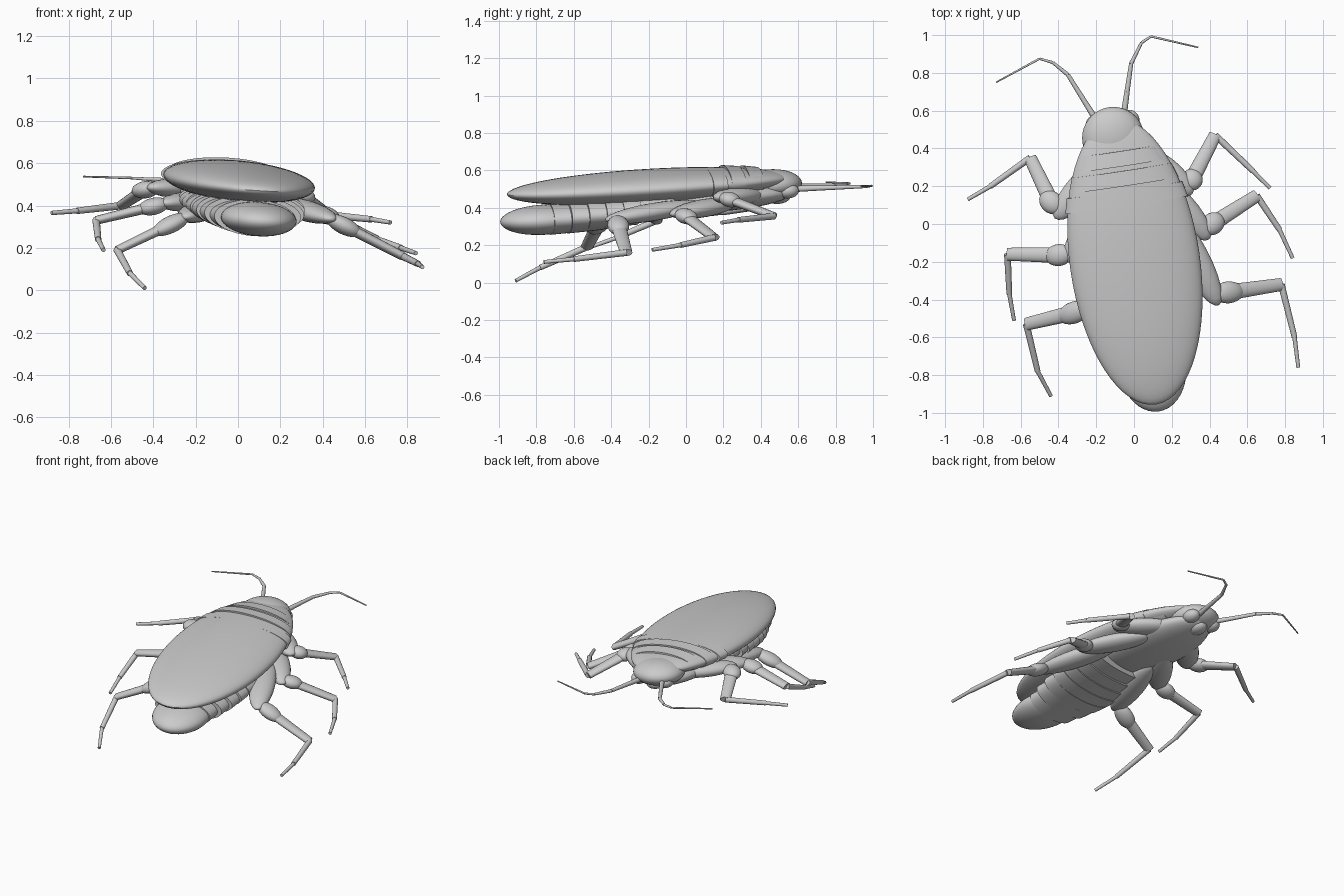
import bpy, bmesh
from mathutils import Vector as V, Matrix

if "Cube" in bpy.data.objects:
    bpy.data.objects.remove(bpy.data.objects["Cube"])

# Body frame: nose points to +y with a slight yaw, pitch and roll
FWD = V((-0.145, 0.99, 0.06)).normalized()
SIDE = V((0.99, 0.145, -0.06))
SIDE = (SIDE - FWD * SIDE.dot(FWD)).normalized()
UP = SIDE.cross(FWD)


def frame(x, y, z, loc):
    m = Matrix((x, y, z)).transposed().to_4x4()
    m.translation = loc
    return m


def finish(name, bm, m):
    bmesh.ops.transform(bm, matrix=m, verts=bm.verts)
    bmesh.ops.recalc_face_normals(bm, faces=bm.faces)
    me = bpy.data.meshes.new(name)
    bm.to_mesh(me)
    bm.free()
    ob = bpy.data.objects.new(name, me)
    bpy.context.collection.objects.link(ob)
    bpy.context.view_layer.objects.active = ob
    bpy.ops.object.select_all(action='DESELECT')
    ob.select_set(True)
    bpy.ops.object.shade_smooth_by_angle(angle=0.7)
    return ob


def ellipsoid(name, loc, semi, axes=(SIDE, FWD, UP), n=40):
    bm = bmesh.new()
    bmesh.ops.create_uvsphere(bm, u_segments=n, v_segments=n // 2, radius=1)
    return finish(name, bm, frame(*axes, V(loc)) @ Matrix.Diagonal((*semi, 1)))


def along(a, b):
    z = (b - a).normalized()
    x = z.cross(V((0, 0, 1))).normalized()
    return x, z.cross(x), z


def lump(name, a, b, r, flat=1.0):
    """Ellipsoid stretched between two points."""
    a, b = V(a), V(b)
    return ellipsoid(name, (a + b) / 2, (r, r * flat, (b - a).length / 2), along(a, b), 24)


def tube(name, a, b, ra, rb, flat=1.0):
    a, b = V(a), V(b)
    bm = bmesh.new()
    bmesh.ops.create_cone(bm, cap_ends=True, segments=16, radius1=ra, radius2=rb,
                          depth=(b - a).length)
    return finish(name, bm, frame(*along(a, b), (a + b) / 2) @ Matrix.Diagonal((1, flat, 1, 1)))


def ring(name, a, b, rear, front):
    """Slice of the body: elliptical sections (half width, half height) at a and b."""
    bm = bmesh.new()
    bmesh.ops.create_cone(bm, cap_ends=True, segments=64, radius1=1, radius2=1, depth=1)
    for v in bm.verts:
        w, h = rear if v.co.z < 0 else front
        v.co = (v.co.x * w, v.co.y * h, v.co.z * (b - a).length)
    return finish(name, bm, frame(SIDE, -UP, FWD, (a + b) / 2))


# Wing shell
C = V((0.005, -0.2, 0.515))
L, W, H = 0.765, 0.345, 0.09
ellipsoid("wing_shell", C, (W, L, H), n=64)


def section(v):
    k = (1 - (v / L) ** 2) ** 0.5
    return W * k, H * k


# Thorax plates, stepping out of the shell
for i, (v, dw, dh) in enumerate([(0.305, 0.012, -0.0005), (0.41, 0.002, 0.011), (0.515, -0.01, 0.013)]):
    w, h = section(v)
    w2, h2 = section(v + 0.08)
    ring(f"thorax_plate_{i + 1}", C + FWD * v, C + FWD * (v + 0.08),
         (w + dw, h + dh), (w2 + dw, h2 + dh * 0.8))

# Thorax underside and head
ellipsoid("thorax_underside", (-0.05, 0.15, 0.46), (0.23, 0.42, 0.08))
ellipsoid("head", (-0.11, 0.455, 0.525), (0.165, 0.165, 0.08))
for s, n in ((-1, "left"), (1, "right")):
    ellipsoid(f"{n}_eye", V((-0.113, 0.53, 0.495)) + SIDE * s * 0.095, (0.05, 0.06, 0.04), n=24)
ellipsoid("mouth", (-0.11, 0.49, 0.46), (0.06, 0.07, 0.04), n=24)

# Abdomen: overlapping rings and a rounded tip
tail, chest = V((0.08, -0.73, 0.338)), V((0.0, -0.10, 0.43))
ellipsoid("abdomen_tip", (0.098, -0.76, 0.336), (0.178, 0.235, 0.08))
N = 7
for i in range(N):
    t0, t1 = i / N, (i + 1) / N
    w = 0.195 + 0.28 * t0 - 0.22 * t0 * t0
    h = 0.086 + 0.06 * t0 * (0.8 - t0)
    ring(f"abdomen_ring_{i + 1}", tail.lerp(chest, t0), tail.lerp(chest, t1),
         (w, h), (w + 0.008, h - 0.004))

# Legs: coxa start, coxa end, femur end, knee, ankle, foot
LEGS = {
    "right_front": [(0.0, 0.40, 0.47), (0.31, 0.16, 0.455), (0.34, 0.28, 0.43),
                    (0.43, 0.47, 0.355), (0.63, 0.28, 0.335), (0.72, 0.19, 0.32)],
    "right_middle": [(0.08, 0.27, 0.43), (0.40, -0.08, 0.365), (0.47, 0.04, 0.335),
                     (0.65, 0.15, 0.24), (0.77, -0.03, 0.20), (0.84, -0.18, 0.175)],
    "right_hind": [(0.18, 0.08, 0.42), (0.45, -0.43, 0.335), (0.58, -0.355, 0.265),
                   (0.78, -0.32, 0.16), (0.85, -0.60, 0.125), (0.87, -0.76, 0.11)],
    "left_front": [(-0.12, 0.36, 0.48), (-0.42, 0.03, 0.485), (-0.49, 0.16, 0.465),
                   (-0.55, 0.35, 0.40), (-0.76, 0.20, 0.375), (-0.88, 0.13, 0.365)],
    "left_middle": [(-0.09, 0.18, 0.43), (-0.36, -0.20, 0.41), (-0.47, -0.175, 0.38),
                    (-0.67, -0.16, 0.33), (-0.66, -0.37, 0.24), (-0.635, -0.51, 0.19)],
    "left_hind": [(-0.12, 0.02, 0.40), (-0.25, -0.50, 0.345), (-0.40, -0.50, 0.27),
                  (-0.57, -0.53, 0.19), (-0.51, -0.78, 0.08), (-0.44, -0.91, 0.01)],
}
for name, pts in LEGS.items():
    c0, c1, fe, knee, ankle, foot = map(V, pts)
    hip = c1 + (c0 - c1) * 0.12
    lump(f"{name}_coxa", c0, c1, 0.08, 0.6)
    lump(f"{name}_femur", hip, fe, 0.058, 0.7)
    tube(f"{name}_tibia", hip.lerp(fe, 0.5), knee, 0.042, 0.034, 0.6)
    tube(f"{name}_shin", knee, ankle, 0.018, 0.015)
    tube(f"{name}_foot", ankle, foot, 0.012, 0.01)

# Antennae
ANT = {
    "left": [(-0.20, 0.55, 0.515), (-0.25, 0.63, 0.515), (-0.35, 0.79, 0.52),
             (-0.43, 0.855, 0.525), (-0.50, 0.875, 0.53), (-0.73, 0.75, 0.537)],
    "right": [(-0.055, 0.57, 0.50), (-0.037, 0.70, 0.505), (-0.015, 0.85, 0.51),
              (0.04, 0.96, 0.513), (0.09, 0.993, 0.517), (0.34, 0.935, 0.515)],
}
RAD = [0.017, 0.014, 0.011, 0.008, 0.006, 0.004]
for side, pts in ANT.items():
    for i in range(5):
        tube(f"{side}_antenna_{i + 1}", pts[i], pts[i + 1], RAD[i], RAD[i + 1])
